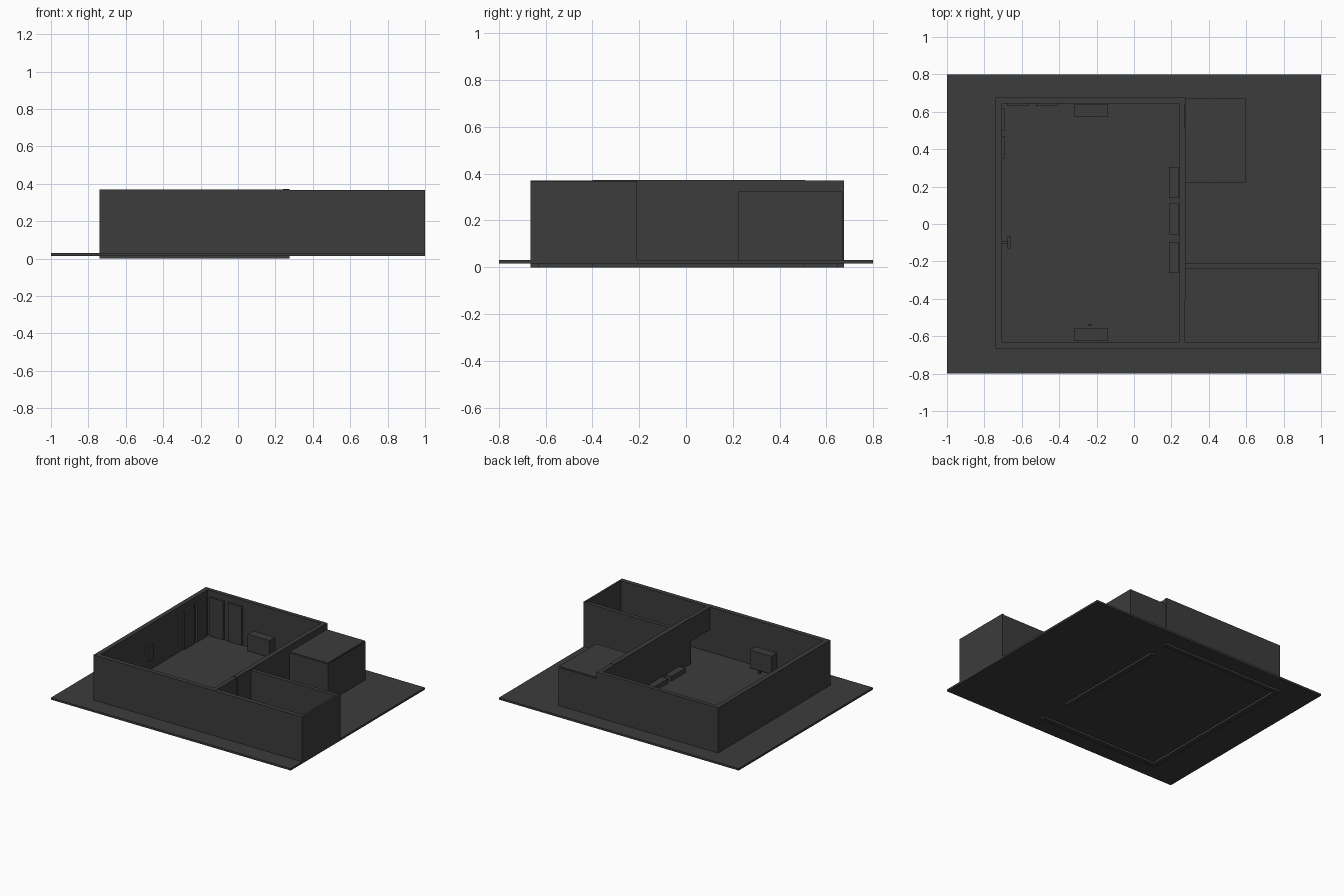
import bpy

mat = bpy.data.materials.new("dark_grey")
mat.diffuse_color = (0.045, 0.045, 0.045, 1)


def box(name, x, y, z):
    """Axis-aligned box from (min, max) ranges."""
    v = [(a, b, c) for a in x for b in y for c in z]
    f = [(0, 1, 3, 2), (4, 6, 7, 5), (0, 4, 5, 1),
         (2, 3, 7, 6), (0, 2, 6, 4), (1, 5, 7, 3)]
    me = bpy.data.meshes.new(name)
    me.from_pydata(v, [], f)
    me.materials.append(mat)
    ob = bpy.data.objects.new(name, me)
    bpy.context.collection.objects.link(ob)
    return ob


# Ground slab
box("base_slab", (-1, 1), (-0.8, 0.8), (0.015, 0.03))

# Main room walls, reaching slightly below the slab
H = (0, 0.37)
box("main_left_wall", (-0.74, -0.705), (-0.665, 0.675), H)
box("main_front_wall", (-0.705, 0.275), (-0.665, -0.63), H)
box("main_back_wall", (-0.705, 0.275), (0.645, 0.675), H)

# Dividing wall with a doorway and lintel at each end
box("dividing_wall", (0.24, 0.275), (-0.40, 0.51), (0, 0.373))
box("front_door_lintel", (0.24, 0.272), (-0.63, -0.40), (0.2, 0.37))
box("back_door_lintel", (0.24, 0.272), (0.51, 0.645), (0.2, 0.37))

# Open side room
box("side_front_wall", (0.275, 1), (-0.665, -0.63), (0.018, 0.368))
box("side_right_wall", (0.985, 1), (-0.63, -0.21), (0.018, 0.368))
box("side_back_wall", (0.275, 0.985), (-0.24, -0.21), (0.018, 0.363))

# Small roofed annex, hollow behind its doorway
Z = (0.03, 0.317)
box("annex_front_wall", (0.275, 0.595), (0.222, 0.23), Z)
box("annex_back_wall", (0.275, 0.595), (0.662, 0.67), Z)
box("annex_right_wall", (0.587, 0.595), (0.23, 0.662), Z)
box("annex_roof", (0.275, 0.592), (0.224, 0.667), (0.317, 0.325))

# Tall panels around the back left corner
for i, x in enumerate((-0.68, -0.525)):
    box(f"back_panel_{i + 1}", (x, x + 0.115), (0.63, 0.646), (0.035, 0.325))
for i, y in enumerate((0.35, 0.50)):
    box(f"left_panel_{i + 1}", (-0.706, -0.69), (y, y + 0.118), (0.035, 0.325))

# Counters on the back and front walls
box("back_counter", (-0.32, -0.14), (0.573, 0.64), (0.04, 0.165))
box("front_counter", (-0.32, -0.14), (-0.626, -0.56), (0.04, 0.175))
box("floor_button", (-0.242, -0.226), (-0.546, -0.534), (0.03, 0.05))

# Low benches along the dividing wall
for i, y in enumerate((-0.262, -0.055, 0.14)):
    box(f"bench_{i + 1}", (0.187, 0.239), (y, y + 0.165), (0.03, 0.065))

# Upright screen on the left wall
box("wall_screen", (-0.675, -0.66), (-0.13, -0.065), (0.13, 0.25))
box("screen_bracket", (-0.705, -0.675), (-0.105, -0.09), (0.17, 0.2))
